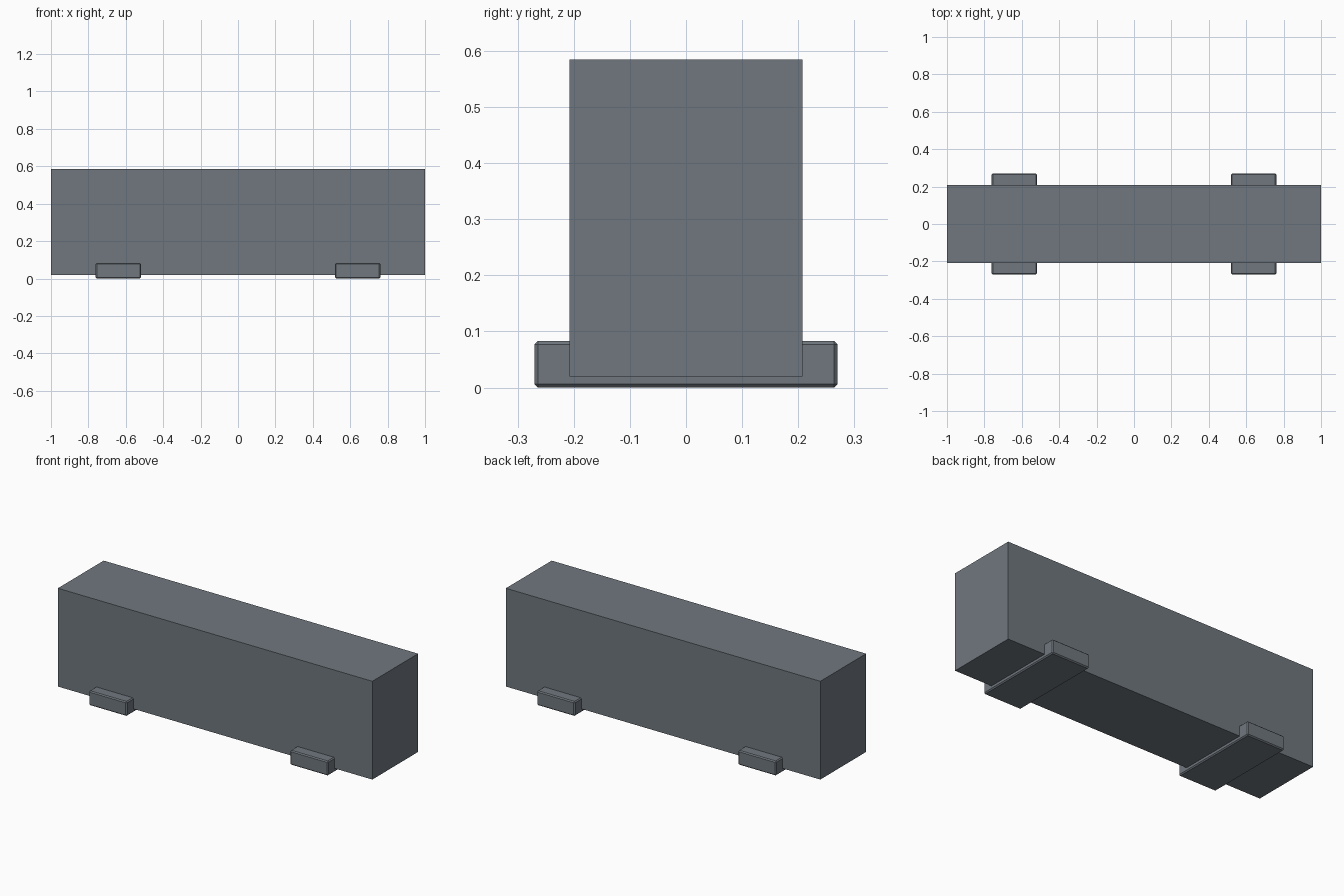
import bpy

if "Cube" in bpy.data.objects:
    bpy.data.objects.remove(bpy.data.objects["Cube"])

grey = bpy.data.materials.new("slate grey")
grey.diffuse_color = (0.16, 0.185, 0.21, 1)
grey.use_nodes = True
grey.node_tree.nodes["Principled BSDF"].inputs["Base Color"].default_value = grey.diffuse_color


def box(name, lo, hi, bevel=0):
    bpy.ops.mesh.primitive_cube_add(size=1, location=[(a + b) / 2 for a, b in zip(lo, hi)])
    ob = bpy.context.object
    ob.name = name
    ob.scale = [b - a for a, b in zip(lo, hi)]
    bpy.ops.object.transform_apply(location=False, rotation=False, scale=True)
    ob.data.materials.append(grey)
    if bevel:
        mod = ob.modifiers.new("chamfer", 'BEVEL')
        mod.width = bevel
        mod.segments = 1
    return ob


# Main block
box("body", (-1, -0.208, 0.02), (1, 0.208, 0.585))

# Chamfered cross bars under each end
for name, x in (("left_foot", -0.64), ("right_foot", 0.64)):
    box(name, (x - 0.121, -0.27, 0), (x + 0.121, 0.27, 0.083), 0.006)
